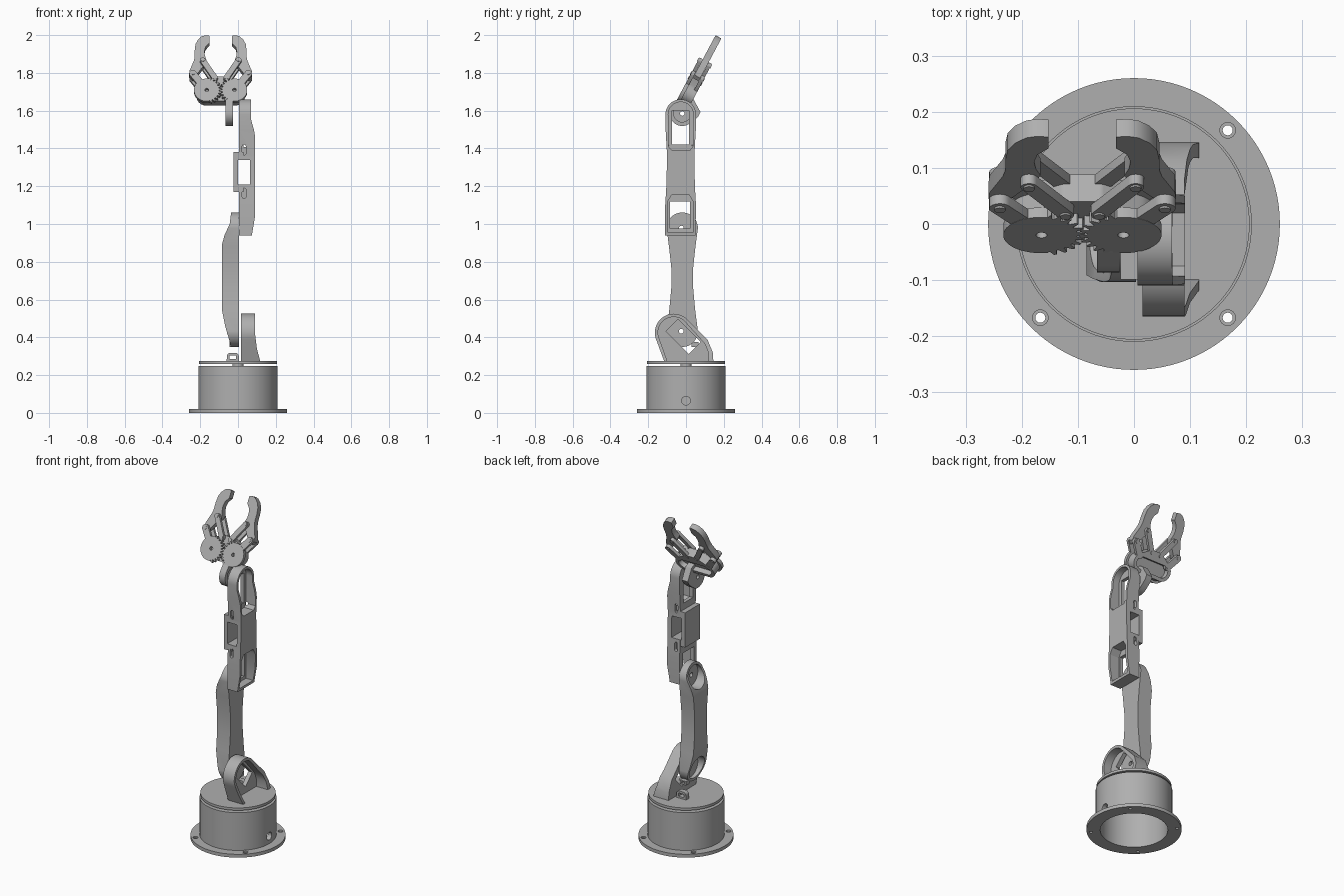
import bpy, bmesh
from math import sin, cos, pi, radians
from mathutils import Vector

if "Cube" in bpy.data.objects:
    bpy.data.objects.remove(bpy.data.objects["Cube"], do_unlink=True)

GREY = (0.43, 0.43, 0.43, 1)
grey = bpy.data.materials.new("plain grey")
grey.use_nodes = True
grey.diffuse_color = GREY
grey.node_tree.nodes["Principled BSDF"].inputs["Base Color"].default_value = GREY

# Frames: map outline (a, b) and extrusion depth c to the world
TILT = radians(28)
ALONG, NORMAL = Vector((0, sin(TILT), cos(TILT))), Vector((0, -cos(TILT), sin(TILT)))
GRIP = Vector((-0.092, -0.02, 1.71))
def fx(a, b, c): return Vector((c, a, b))
def fy(a, b, c): return Vector((a, c, b))
def fz(a, b, c): return Vector((a, b, c))
def fg(a, b, c): return GRIP + Vector((a, 0, 0)) + ALONG * b + NORMAL * c


def circ(a, b, r, n=48):
    return [(a + r * cos(2 * pi * i / n), b + r * sin(2 * pi * i / n)) for i in range(n)]


def rect(a0, b0, a1, b1):
    return [(a0, b0), (a1, b0), (a1, b1), (a0, b1)]


def hull(pts):
    pts = sorted(set(pts))
    def half(seq):
        out = []
        for p in seq:
            while len(out) > 1 and ((out[-1][0] - out[-2][0]) * (p[1] - out[-2][1])
                                    - (out[-1][1] - out[-2][1]) * (p[0] - out[-2][0])) <= 1e-9:
                out.pop()
            out.append(p)
        return out[:-1]
    return half(pts) + half(pts[::-1])


def prism(name, pts, lo, hi, frame):
    bm = bmesh.new()
    ends = [[bm.verts.new(frame(a, b, c)) for a, b in pts] for c in (lo, hi)]
    bm.faces.new(ends[0])
    bm.faces.new(ends[1])
    for i in range(len(pts)):
        j = (i + 1) % len(pts)
        bm.faces.new((ends[0][i], ends[0][j], ends[1][j], ends[1][i]))
    bmesh.ops.recalc_face_normals(bm, faces=bm.faces)
    me = bpy.data.meshes.new(name)
    bm.to_mesh(me)
    bm.free()
    me.materials.append(grey)
    ob = bpy.data.objects.new(name, me)
    bpy.context.collection.objects.link(ob)
    return ob


def carve(ob, pts, lo, hi, frame, op='DIFFERENCE'):
    tool = prism("cutter", pts, lo, hi, frame)
    tool.hide_render = True
    bpy.context.view_layer.objects.active = ob
    mod = ob.modifiers.new("carve", 'BOOLEAN')
    mod.operation, mod.solver, mod.object = op, 'EXACT', tool
    bpy.ops.object.modifier_apply(modifier=mod.name)
    bpy.data.objects.remove(tool, do_unlink=True)


# Base: flange with countersunk holes, hollow drum, turntable
flange = prism("base_flange", circ(0, 0, 0.26, 96), 0, 0.02, fz)
carve(flange, circ(0, 0, 0.185, 96), -0.1, 0.1, fz)
for sx in (-1, 1):
    for sy in (-1, 1):
        carve(flange, circ(sx * 0.167, sy * 0.167, 0.009, 24), -0.1, 0.1, fz)
        carve(flange, circ(sx * 0.167, sy * 0.167, 0.014, 24), 0.012, 0.1, fz)
drum = prism("base_drum", circ(0, 0, 0.21, 96), 0.018, 0.248, fz)
carve(drum, circ(0, 0, 0.185, 96), -0.1, 0.228, fz)
carve(drum, circ(0, 0.0, 0.023), 0.1, 0.3, lambda a, b, c: fx(a, b + 0.065, c))
prism("turntable", circ(0, 0, 0.206, 96), 0.26, 0.275, fz)
prism("spindle", circ(0, 0, 0.03), 0.24, 0.265, fz)

# Cable clips on the turntable and at the foot of the lower arm
clip = prism("cable_clip", hull(circ(-0.04, 0.3, 0.018, 24) + circ(-0.014, 0.3, 0.018, 24)
                               + rect(-0.06, 0.27, 0.006, 0.28)), 0.055, 0.085, fy)
carve(clip, rect(-0.045, 0.285, -0.01, 0.305), 0, 0.2, fy)
clip2 = prism("arm_clip", rect(-0.045, 0.35, -0.005, 0.375), 0.03, 0.065, fy)
carve(clip2, rect(-0.035, 0.356, -0.015, 0.368), 0, 0.2, fy)

# Shoulder bracket: pocketed lobe with a slanted motor opening
shoulder = prism("shoulder_bracket", hull(circ(-0.065, 0.425, 0.1) + [
    (-0.115, 0.272), (0.145, 0.272), (0.142, 0.32), (0.115, 0.385)]), 0.015, 0.12, fx)
carve(shoulder, [(0, 0.2), (0.116, 0.2), (0.116, 0.28), (0.1, 0.34), (0.09, 0.42),
                 (0.09, 0.6), (0, 0.6)], -0.5, 0.5, fy, 'INTERSECT')
carve(shoulder, hull(circ(-0.065, 0.425, 0.083) + [
    (-0.09, 0.25), (0.118, 0.25), (0.118, 0.32), (0.1, 0.365)]), 0.04, 0.2, fx)
d = 0.5 ** 0.5
slant = [((a + b) * d - 0.01, (b - a) * d + 0.4) for a, b in rect(-0.09, -0.045, 0.08, 0.045)]
carve(shoulder, slant, -0.1, 0.2, fx)

# Lower arm: waisted link, bulged outward, with a round cup at each joint
LOW, HIGH, MID = 0.432, 0.978, -0.02
def end_arc(z, sign):
    return [(MID + sign * 0.083 * cos(pi * i / 24), z + sign * 0.083 * sin(pi * i / 24))
            for i in range(25)]
outline = (end_arc(HIGH, 1) + [(MID - 0.07, 0.88), (MID - 0.058, 0.77), (MID - 0.058, 0.66),
                               (MID - 0.068, 0.55)]
           + end_arc(LOW, -1) + [(MID + 0.068, 0.55), (MID + 0.058, 0.66),
                                 (MID + 0.058, 0.77), (MID + 0.07, 0.88)])
lower = prism("lower_arm", outline, -0.09, 0.004, fx)
carve(lower, [(0.1, 0.3), (-0.036, 0.3), (-0.042, 0.37), (-0.068, 0.46), (-0.084, 0.54),
              (-0.085, 0.89), (-0.072, 0.94), (-0.044, 1.0), (-0.035, 1.07), (0.1, 1.07)],
      -0.5, 0.5, fy, 'INTERSECT')
for z in (LOW, HIGH):
    carve(lower, circ(MID, z, 0.067), -0.2, -0.018, fx)
    carve(lower, circ(MID - 0.005, z, 0.013, 24), -0.2, 0.2, fx)

# Upper arm: long housing with motor pockets at both ends and a window
top = [(-0.028 + 0.081 * cos(pi * i / 24), 1.58 + 0.08 * sin(pi * i / 24)) for i in range(25)]
upper = prism("upper_arm", top + [(-0.108, 1.5), (-0.1, 1.36), (-0.104, 1.2), (-0.11, 1.1),
                                  (-0.11, 0.94), (0.05, 0.94), (0.053, 1.1), (0.047, 1.2),
                                  (0.044, 1.36), (0.052, 1.5)], 0.006, 0.12, fx)
carve(upper, [(0, 0.9), (0.072, 0.9), (0.075, 0.95), (0.09, 1.04), (0.091, 1.46), (0.084, 1.5),
              (0.07, 1.55), (0.067, 1.7), (0, 1.7)], -0.5, 0.5, fy, 'INTERSECT')
carve(upper, hull(circ(-0.028, 1.58, 0.066) + rect(-0.092, 1.41, 0.036, 1.5)
                  + rect(-0.075, 1.39, 0.02, 1.4)), 0.028, 0.2, fx)
carve(upper, hull(rect(-0.096, 0.956, 0.036, 1.12) + rect(-0.075, 1.1, 0.016, 1.155)),
      0.028, 0.2, fx)
carve(upper, rect(-0.075, 1.42, 0.015, 1.6), -0.1, 0.2, fx)
carve(upper, rect(-0.085, 0.975, 0.02, 1.12), -0.1, 0.2, fx)
window = rect(0, 1.21, 0.064, 1.34)
carve(upper, window, -0.5, 0.5, fy)
for z in (1.145, 1.375):
    for y in (-0.12, 0.03):
        carve(upper, hull(circ(0.032, z, 0.01, 16) + circ(0.032, z + 0.035, 0.01, 16)),
              y, y + 0.03, fy)
frame = prism("window_frame", rect(-0.024, 1.17, 0.03, 1.38), -0.099, 0.043, fy)
carve(frame, window, -0.5, 0.5, fy)

# Wrist bracket under the gripper
wrist = prism("wrist_bracket", hull(circ(-0.02, 1.585, 0.066) + [
    (0.062, 1.565), (0.077, 1.592), (0.04, 1.66), (-0.02, 1.69)]), -0.066, -0.026, fx)
carve(wrist, circ(-0.02, 1.585, 0.012, 24), -0.2, 0.2, fx)
carve(wrist, circ(-0.02, 1.585, 0.045), -0.035, 0.1, fx)

# Gripper body with a hollow back
body = prism("gripper_body", hull(circ(-0.073, 0, 0.055) + circ(0.073, 0, 0.055)
                                  + circ(-0.03, 0.074, 0.016, 24) + circ(0.03, 0.074, 0.016, 24)),
             -0.075, -0.02, fg)
carve(body, hull(circ(-0.073, 0, 0.035) + circ(0.073, 0, 0.035)), -0.1, -0.045, fg)

# Gripper sides: toothed gear, crank, links, pins and finger, mirrored
GEAR, OUTER, UPPER, INNER = (0.073, 0), (0.147, 0.1), (0.095, 0.18), (0.03, 0.074)
FINGER = [(0.06, 0.335), (0.08, 0.338), (0.1, 0.332), (0.12, 0.312), (0.133, 0.285),
          (0.137, 0.25), (0.137, 0.21), (0.142, 0.185), (0.165, 0.125), (0.167, 0.1),
          (0.15, 0.082), (0.132, 0.095), (0.08, 0.17), (0.075, 0.19), (0.083, 0.215),
          (0.086, 0.24), (0.08, 0.268), (0.06, 0.292)]
for side, s in (("left", 1), ("right", -1)):
    def flip(pts): return [(s * a, b) for a, b in pts]
    def bar(p, q, r): return flip(hull(circ(*p, r, 24) + circ(*q, r, 24)))
    teeth = []
    for i in range(96):
        ang = 2 * pi * (i + 0.5) / 96
        r = 0.068
        if cos(ang) < -0.2:
            r = 0.078 if (i // 2 + (s > 0)) % 2 else 0.064
        teeth.append((GEAR[0] + r * cos(ang), r * sin(ang)))
    gear = prism(side + "_gear", flip(teeth), -0.02, 0, fg)
    carve(gear, circ(s * GEAR[0], 0, 0.01, 24), -0.1, 0.1, fg)
    for layer, lo in (("front", -0.0195), ("rear", -0.0745)):
        prism(f"{side}_{layer}_crank", bar((0.1, 0.035), OUTER, 0.019), lo, lo + 0.0190, fg)
        prism(f"{side}_{layer}_link", bar(INNER, UPPER, 0.015), lo, lo + 0.0190, fg)
    for n, p in (("outer", OUTER), ("upper", UPPER), ("inner", INNER)):
        prism(f"{side}_{n}_pin", circ(s * p[0], p[1], 0.01, 24), -0.078, 0.003, fg)
    prism(side + "_finger", flip(FINGER), -0.055, -0.02, fg)

# Smooth round walls, keep edges sharp
for ob in bpy.context.collection.objects:
    if ob.type == 'MESH' and grey.name in ob.data.materials:
        bpy.ops.object.select_all(action='DESELECT')
        ob.select_set(True)
        bpy.context.view_layer.objects.active = ob
        bpy.ops.object.shade_smooth_by_angle(angle=radians(30))
